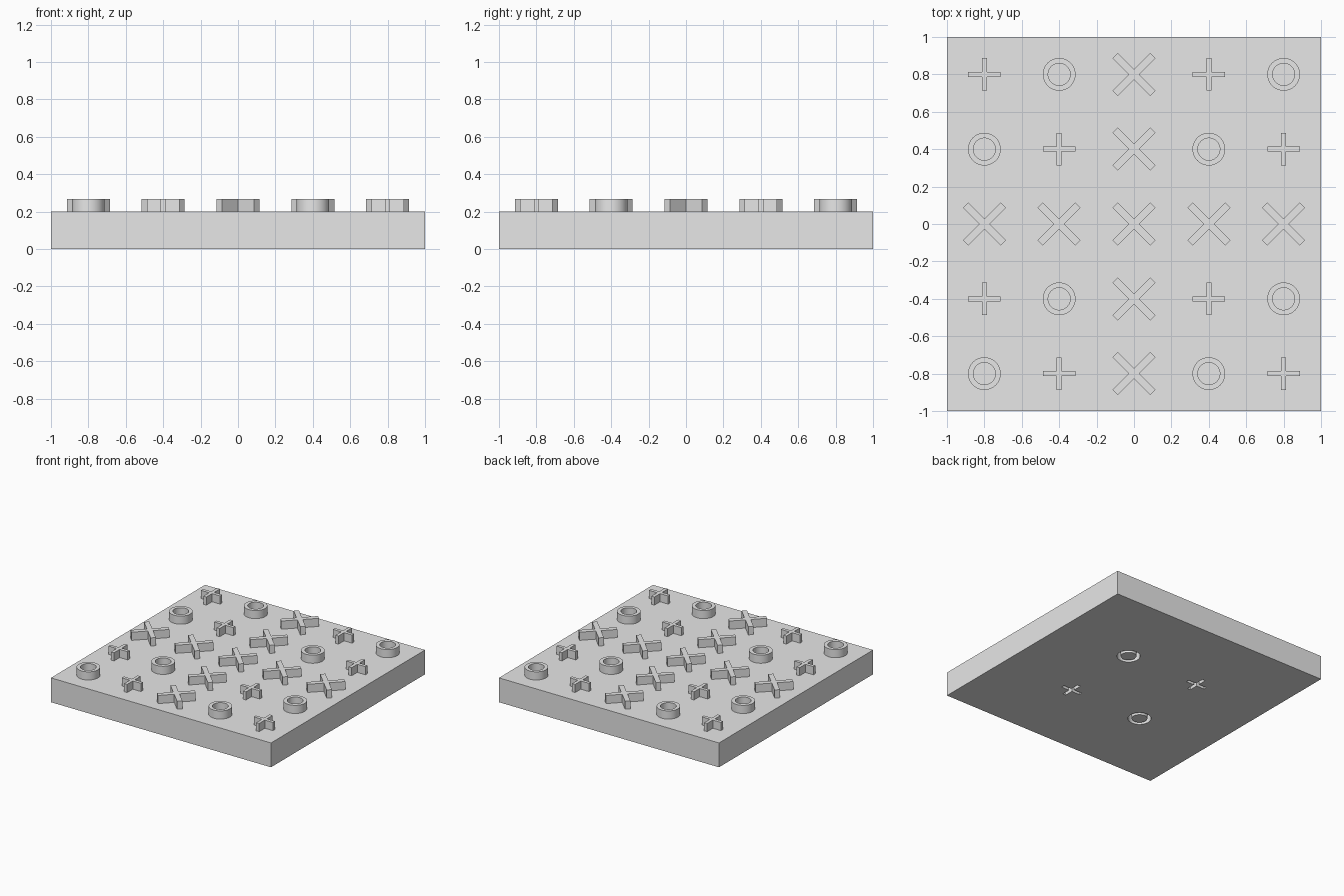
import bpy, bmesh, math
from mathutils import Matrix, Vector

if "Cube" in bpy.data.objects:
    bpy.data.objects.remove(bpy.data.objects["Cube"])

BASE_H = 0.2      # board thickness
MARK_H = 0.067    # height of raised marks and depth of engraved ones

grey = bpy.data.materials.new("light grey")
grey.diffuse_color = (0.8, 0.8, 0.8, 1)
grey.use_nodes = True
grey.node_tree.nodes["Principled BSDF"].inputs["Base Color"].default_value = grey.diffuse_color


def add_cross(bm, x, y, z0, z1, length, width, angle=0):
    """Extruded cross from a single twelve-point outline."""
    a, b = length / 2, width / 2
    quarter = [(a, -b), (a, b), (b, b)]
    pts = []
    for k in range(4):
        rot = Matrix.Rotation(angle + k * math.pi / 2, 3, 'Z')
        pts += [rot @ Vector((px, py, 0)) + Vector((x, y, 0)) for px, py in quarter]
    low = [bm.verts.new((p.x, p.y, z0)) for p in pts]
    top = [bm.verts.new((p.x, p.y, z1)) for p in pts]
    n = len(pts)
    bm.faces.new(low[::-1])
    bm.faces.new(top)
    for i in range(n):
        j = (i + 1) % n
        bm.faces.new((low[i], low[j], top[j], top[i]))


def add_ring(bm, x, y, z0, z1, outer=0.0875, inner=0.059, seg=48):
    """Square-section ring."""
    section = [(inner, z0), (outer, z0), (outer, z1), (inner, z1)]
    loops = []
    for i in range(seg):
        t = 2 * math.pi * i / seg
        loops.append([bm.verts.new((x + r * math.cos(t), y + r * math.sin(t), z))
                      for r, z in section])
    for i in range(seg):
        a, b = loops[i], loops[(i + 1) % seg]
        for k in range(4):
            m = (k + 1) % 4
            bm.faces.new((a[k], b[k], b[m], a[m]))


def add_mark(bm, kind, x, y, z0, z1):
    if kind == 'O':
        add_ring(bm, x, y, z0, z1)
    elif kind == '+':
        add_cross(bm, x, y, z0, z1, 0.174, 0.027)
    else:
        add_cross(bm, x, y, z0, z1, 0.285, 0.04, math.pi / 4)


def finish(bm, name):
    bmesh.ops.recalc_face_normals(bm, faces=bm.faces[:])
    mesh = bpy.data.meshes.new(name)
    bm.to_mesh(mesh)
    bm.free()
    mesh.materials.append(grey)
    obj = bpy.data.objects.new(name, mesh)
    bpy.context.collection.objects.link(obj)
    return obj


def smooth(obj):
    bpy.ops.object.select_all(action='DESELECT')
    obj.select_set(True)
    bpy.context.view_layer.objects.active = obj
    bpy.ops.object.shade_smooth_by_angle(angle=math.radians(30))


# Square board
bm = bmesh.new()
bmesh.ops.create_cube(bm, size=1, matrix=Matrix.Translation((0, 0, BASE_H / 2))
                      @ Matrix.Diagonal((2, 2, BASE_H, 1)))
board = finish(bm, "board")

# Raised marks on top, listed from back row to front row
rows = ["+OX+O", "O+XO+", "XXXXX", "+OX+O", "O+XO+"]
names = {'+': "raised_plus", 'O': "raised_ring", 'X': "raised_diagonal_cross"}
for r, row in enumerate(rows):
    for c, kind in enumerate(row):
        bm = bmesh.new()
        add_mark(bm, kind, -0.8 + 0.4 * c, 0.8 - 0.4 * r, BASE_H, BASE_H + MARK_H)
        obj = finish(bm, names[kind])
        if kind == 'O':
            smooth(obj)

# Engraved marks underneath: rings on one diagonal, pluses on the other
bm = bmesh.new()
for sx in (-1, 1):
    for sy in (-1, 1):
        add_mark(bm, 'O' if sx == sy else '+', sx / 3, sy / 3, -0.05, MARK_H)
cutter = finish(bm, "engraving_cutter")
cutter.hide_render = True
cutter.hide_viewport = True
cutter.display_type = 'WIRE'
cut = board.modifiers.new("engraving", 'BOOLEAN')
cut.operation = 'DIFFERENCE'
cut.solver = 'EXACT'
cut.object = cutter
